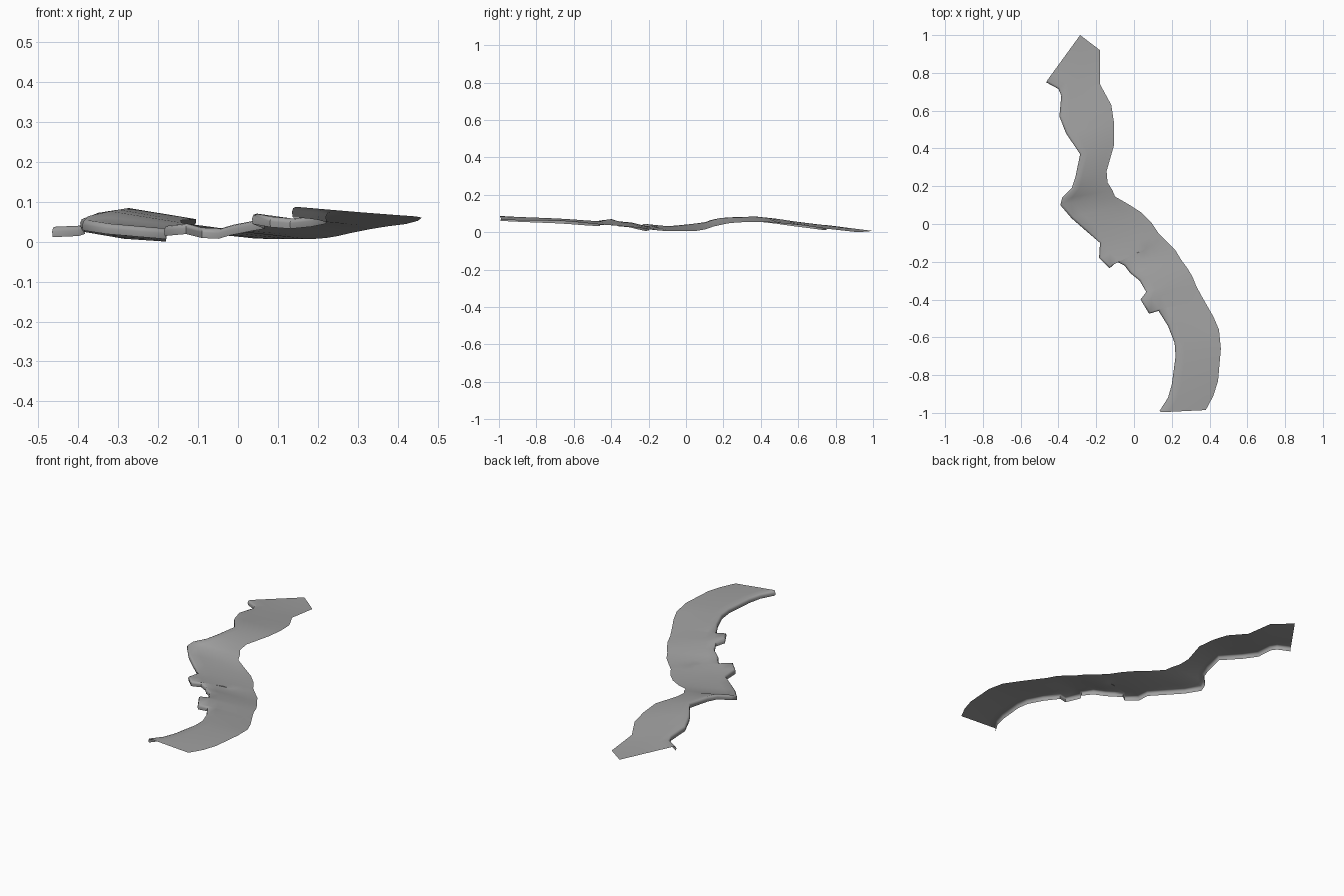
import bpy
import bmesh
from mathutils import Vector

# Remove the default object
default_cube = bpy.data.objects.get("Cube")
if default_cube:
    bpy.data.objects.remove(default_cube, do_unlink=True)


def make_material(name, colour):
    material = bpy.data.materials.new(name)
    material.use_nodes = True
    material.diffuse_color = colour
    material.node_tree.nodes["Principled BSDF"].inputs["Base Color"].default_value = colour
    return material


def rail(points):
    """Plan position in hundredths, height in thousandths."""
    return [Vector((x / 100, y / 100, z / 1000)) for x, y, z in points]


# Outer line of the lipped bank, from the front end to the back end
left_rail = rail([
    (13.5, -99, 87), (18, -92, 83), (20, -85, 80), (22, -70, 74), (21.5, -63, 70),
    (18, -54, 63), (13, -46, 58), (8, -47.5, 62), (3.5, -40, 70), (6.5, -36, 58),
    (3, -30, 52), (-2, -26, 42), (-5, -22, 33), (-9, -20, 35), (-13, -23.5, 45),
    (-18.5, -18, 40), (-18, -10, 32), (-25, -4, 38), (-33, 3, 45), (-39, 10, 54),
    (-38, 14, 65), (-33, 19, 76), (-31, 25, 80), (-28.5, 37, 84), (-36, 48, 72),
    (-39.5, 57, 59), (-38.5, 68, 45), (-40, 71.5, 40), (-46.5, 75, 37)])

# Plain bank on the other side, one point opposite each point above
right_rail = rail([
    (38, -98.5, 66), (42, -91, 64), (44.5, -83, 63), (46, -66, 60), (45, -56, 52),
    (42, -49, 44), (38, -42, 39), (36, -38.5, 36), (33, -33, 31), (31, -28, 27),
    (28, -23, 21), (25, -19, 14), (22, -14, 9), (18, -10, 6), (16, -8, 6),
    (13, -5, 6), (9, 1, 6), (4, 6, 8), (-3, 10.5, 16), (-10, 14.5, 30),
    (-11.5, 18, 38), (-14, 22, 47), (-14.5, 28, 53), (-10.5, 42, 56), (-10.5, 53, 46),
    (-12, 63, 36), (-18, 74, 20), (-18, 92, 0), (-28.5, 100, 7)])

# Lip cross-section: inward offset and drop, from its foot up to the surface edge
lip_profile = [(0.002, 0.026), (0.0, 0.012), (0.004, 0.003), (0.012, 0.0)]
across = 6


def outward(points, index):
    """Level direction pointing away from the path at a rail point."""
    before = points[max(index - 1, 0)]
    after = points[min(index + 1, len(points) - 1)]
    along = after - before
    return Vector((-along.y, along.x, 0)).normalized()


def build_path(name, material):
    bm = bmesh.new()
    rows = []
    for index, (left, right) in enumerate(zip(left_rail, right_rail)):
        side = outward(left_rail, index)
        section = [left - side * inset - Vector((0, 0, drop)) for inset, drop in lip_profile]
        edge = section[-1]
        section += [edge.lerp(right, step / across) for step in range(1, across + 1)]
        rows.append([bm.verts.new(point) for point in section])

    # Skin neighbouring cross-sections together
    for near, far in zip(rows, rows[1:]):
        for j in range(len(near) - 1):
            bm.faces.new((near[j], near[j + 1], far[j + 1], far[j]))

    mesh = bpy.data.meshes.new(name)
    bm.to_mesh(mesh)
    bm.free()
    mesh.materials.append(material)
    path = bpy.data.objects.new(name, mesh)
    bpy.context.collection.objects.link(path)
    return path


# Winding path surface with its rolled lip
path = build_path("winding_path", make_material("plain_grey", (0.35, 0.35, 0.35, 1.0)))
bpy.ops.object.select_all(action="DESELECT")
path.select_set(True)
bpy.context.view_layer.objects.active = path
bpy.ops.object.shade_smooth_by_angle(angle=1.0)
